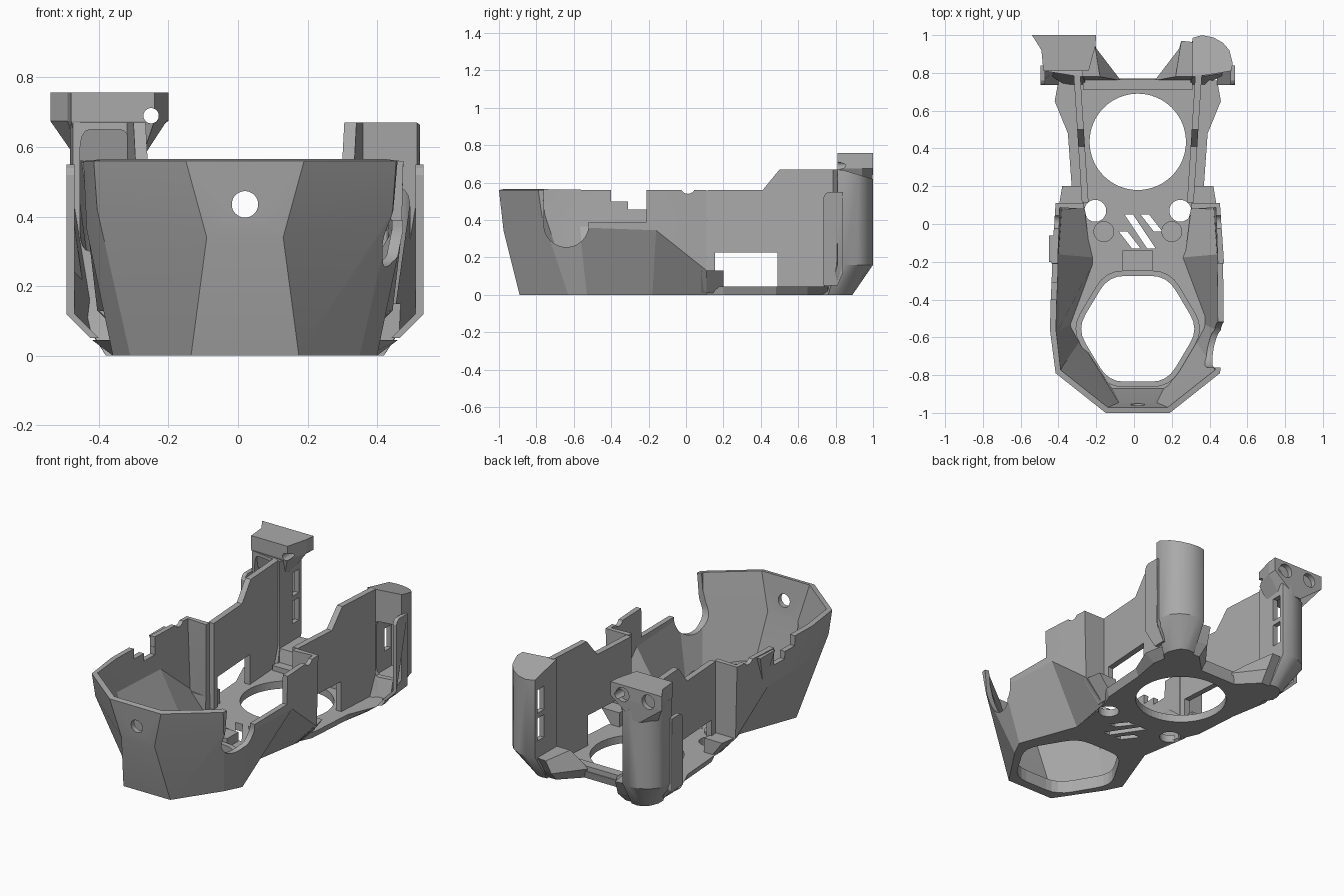
import bpy, bmesh, math
from mathutils import Matrix

cube = bpy.data.objects.get("Cube")
if cube:
    bpy.data.objects.remove(cube, do_unlink=True)

CX = 0.02  # centre line of the housing

grey = bpy.data.materials.new("plain_grey")
grey.use_nodes = True
GREY = (0.4, 0.4, 0.4, 1)
grey.diffuse_color = GREY
grey.node_tree.nodes["Principled BSDF"].inputs["Base Color"].default_value = GREY


def add(name, bm, fix=True):
    if fix:
        bmesh.ops.recalc_face_normals(bm, faces=bm.faces)
    me = bpy.data.meshes.new(name)
    bm.to_mesh(me)
    bm.free()
    me.materials.append(grey)
    ob = bpy.data.objects.new(name, me)
    bpy.context.scene.collection.objects.link(ob)
    return ob


def loft(name, rings, closed=True):
    """Skin between equal rings of points; closed rings get end caps."""
    bm = bmesh.new()
    vs = [[bm.verts.new(p) for p in r] for r in rings]
    n = len(rings[0])
    for a, b in zip(vs, vs[1:]):
        for i in range(n if closed else n - 1):
            j = (i + 1) % n
            bm.faces.new((a[i], a[j], b[j], b[i]))
    if closed:
        bm.faces.new(vs[0][::-1])
        bm.faces.new(vs[-1])
    return add(name, bm, closed)


def prism(name, pts, z0, z1):
    return loft(name, [[(x, y, z) for x, y in pts] for z in (z0, z1)])


def box(name, x0, x1, y0, y1, z0, z1):
    return prism(name, [(x0, y0), (x1, y0), (x1, y1), (x0, y1)], z0, z1)


def cyl(name, loc, r, depth, axis="Z", seg=40):
    bm = bmesh.new()
    rot = {"Z": Matrix(), "X": Matrix.Rotation(math.pi / 2, 4, "Y"),
           "Y": Matrix.Rotation(math.pi / 2, 4, "X")}[axis]
    bmesh.ops.create_cone(bm, cap_ends=True, segments=seg, radius1=r, radius2=r,
                          depth=depth, matrix=Matrix.Translation(loc) @ rot)
    return add(name, bm)


def cut(ob, cutters):
    """Subtract the cutters, bake the result and remove the cutters."""
    for c in cutters:
        c.hide_render = True
        m = ob.modifiers.new("cut", "BOOLEAN")
        m.operation, m.solver, m.object = "DIFFERENCE", "EXACT", c
    bpy.context.view_layer.update()
    dg = bpy.context.evaluated_depsgraph_get()
    me = bpy.data.meshes.new_from_object(ob.evaluated_get(dg))
    ob.modifiers.clear()
    ob.data = me
    for c in cutters:
        bpy.data.objects.remove(c, do_unlink=True)


def smooth(ob, degrees):
    bpy.ops.object.select_all(action="DESELECT")
    ob.select_set(True)
    bpy.context.view_layer.objects.active = ob
    bpy.ops.object.shade_smooth_by_angle(angle=math.radians(degrees))


def both(half):
    """Mirror a half outline (half width, y, ...) about the centre line."""
    return ([(CX - p[0], *p[1:]) for p in reversed(half)]
            + [(CX + p[0], *p[1:]) for p in half])


def rounded(pts, f, k=4):
    """Round the corners of a polygon with short curves."""
    out = []
    for i, (bx, by) in enumerate(pts):
        ax, ay = pts[i - 1]
        cx, cy = pts[(i + 1) % len(pts)]
        for j in range(k + 1):
            t = j / k
            u, v = f * (1 - t) ** 2, f * t * t
            out.append((bx + (ax - bx) * u + (cx - bx) * v,
                        by + (ay - by) * u + (cy - by) * v))
    return out


# faceted front bowl, open at the back where it turns inward
low = [(.155, -.89, 0), (.33, -.63, 0), (.38, -.53, 0), (.25, -.18, 0),
       (.3, .11, 0), (.285, .11, 0)]
mid = [(.11, -.975, .34), (.425, -.77, .42), (.455, -.57, .36), (.45, -.16, .345),
       (.425, .11, .13), (.285, .11, .13)]
top = [(.17, -1, .56), (.435, -.79, .56), (.465, -.56, .56), (.455, -.18, .56),
       (.435, .11, .56), (.285, .11, .56)]
bowl = loft("front_bowl", [both(r) for r in (low, mid, top)], closed=False)
sol = bowl.modifiers.new("wall", "SOLIDIFY")
sol.thickness, sol.offset = 0.032, -1
cut(bowl, [])
cut(bowl, [
    cyl("c", (CX, -.97, .435), .038, .2, "Y"),
    cyl("c", (.45, -.64, .375), .12, .3, "X"),
    box("c", .25, .6, -.76, -.52, .376, .7),
    box("c", .25, .6, -.53, -.21, .39, .7),
    box("c", -.6, -.25, -.4, -.21, .5, .7),
    box("c", -.6, -.25, -.31, -.212, .455, .6),
    cyl("c", (CX, .01, .58), .04, 1.2, "X"),
])
smooth(bowl, 20)

# floor plate with openings
front = [(.155, -.89), (.33, -.63), (.38, -.53), (.25, -.18), (.285, .1)]
floor_low = front + [(.33, .2), (.35, .48), (.38, .65), (.36, .76), (.14, .76)]
floor_top = front + [(.35, .2), (.37, .48), (.44, .65), (.42, .76), (.14, .77)]
floor = loft("floor_plate", [[(x, y, 0) for x, y in both(floor_low)],
                             [(x, y, .045) for x, y in both(floor_top)]])
opening = rounded(both([(.155, -.835), (.322, -.555), (.155, -.275)]), .27)
cutters = [prism("c", opening, -.1, .2), cyl("c", (CX, .435, 0), .255, .4, seg=64)]
for s in (1, -1):
    cutters.append(cyl("c", (CX + s * .225, .07, 0), .058, .3))
for x, y, w, d in ((-.08, -.04, .07, -.09), (-.05, .05, .12, -.18), (.035, .05, .07, -.09)):
    cutters.append(prism("c", [(x, y), (x + .045, y), (x + w + .045, y + d), (x + w, y + d)], -.1, .2))
cut(floor, cutters)

# raised lip around the front opening
lip_out = [(CX + (x - CX) * 1.1, -.555 + (y + .555) * 1.1) for x, y in opening]
lip = prism("opening_lip", lip_out, .04, .075)
cut(lip, [prism("c", opening, -.1, .2)])

# small fittings
box("front_catch", -.06, .1, -.245, -.14, .04, .1)
box("rear_ridge", -.27, .31, .71, .765, .04, .075)
loft("side_clip", [[(-.425, -.14, .38), (-.4, -.14, .38), (-.4, -.12, .38), (-.425, -.12, .38)],
                   [(-.45, -.2, .555), (-.42, -.2, .555), (-.42, -.06, .555), (-.45, -.06, .555)]])

post_plan = [(.29, .78), (.34, .785), (.495, .81), (.503, .85), (.485, .92), (.45, .96),
             (.4, .988), (.34, 1), (.29, .985)]
post_foot = [(.27, .72), (.36, .72), (.4, .76), (.4, .8), (.385, .84), (.37, .865),
             (.35, .88), (.32, .89), (.28, .885)]
core_plan = [(.32, .81), (.475, .835), (.478, .85), (.455, .91), (.405, .955), (.34, .97), (.32, .965)]
wall_side = [(.115, .01), (.79, .01), (.79, .67), (.5, .67), (.41, .56), (.115, .56)]
lip_side = [(.735, .05), (.81, .05), (.84, .12), (.84, .55), (.76, .55), (.745, .54),
            (.735, .52), (.735, .12)]

for s, side in ((1, "left"), (-1, "right")):
    def X(h):
        return CX + s * h

    def flat(pts, z):
        return [(X(h), y, z) for h, y in pts]

    # side wall, spreading slightly toward the back
    def face(off):
        return [(X(.26 + .045 * (y - .1) / .7 + off), y, z) for y, z in wall_side]
    wall = loft(side + "_side_wall", [face(0), face(.035)])
    cut(wall, [box("c", X(.15), X(.45), .155, .49, .045, .225)])

    # hollow rear post with a sloped top, a front window and inner slots
    slope = [(X(h), y, .67 - .3 * max(0, y - .83)) for h, y in post_plan]
    post = loft(side + "_rear_post", [flat(post_foot, 0), flat(post_plan, .16), slope])
    z0, z1 = (.15, .48) if s > 0 else (.3, .65)
    window = rounded([(X(.33), z0), (X(.475), z0), (X(.475), z1), (X(.33), z1)], .2)
    cut(post, [
        loft("c", [flat(core_plan, .14), flat(core_plan, .58)]),
        loft("c", [[(x, y, z) for x, z in window] for y in (.7, .85)]),
        box("c", X(.25), X(.36), .9, .96, .25, .385),
        box("c", X(.25), X(.36), .9, .96, .415, .555),
    ])
    smooth(post, 35)

    # thin outer lip in front of the post, leaning in at the foot
    loft(side + "_post_lip", [[(X(h - max(0, .12 - z)), y, z) for y, z in lip_side]
                              for h in (.49, .514)])

    # low brace between the floor and the post
    loft(side + "_foot_brace", [
        flat([(.1, .74), (.3, .74), (.32, .87), (.23, .87)], 0),
        flat([(.09, .76), (.3, .76), (.32, .9), (.22, .93)], .06),
        flat([(.2, .78), (.3, .78), (.32, .96), (.23, .97)], .15)])

    # step block behind the bowl and round pad on the floor
    loft(side + "_step_block", [
        flat([(.29, .08), (.31, .08), (.31, .2), (.28, .2)], .01),
        flat([(.29, .08), (.42, .08), (.4, .2), (.28, .2)], .13)])
    cyl(side + "_round_pad", (X(.18), -.04, .05), .055, .02)

# mounting head on the right post, its back tapering down to a point
plan = [(-.54, 1), (-.2, 1), (-.205, .94), (-.24, .81), (-.48, .81), (-.49, .92)]
neck = [(-.39, .995), (-.35, .995), (-.29, .94), (-.28, .84), (-.46, .84), (-.46, .92)]
head = loft("mount_head", [[(x, y, z) for x, y in p] for p, z in
                           ((neck, .56), (plan, .675), (plan, .757))])
cut(head, [cyl("c", (-.25, .93, .69), .022, .4, "Y"),
           cyl("c", (-.28, 1, .7), .042, .06, "Y"),
           cyl("c", (-.45, 1, .7), .042, .06, "Y")])
